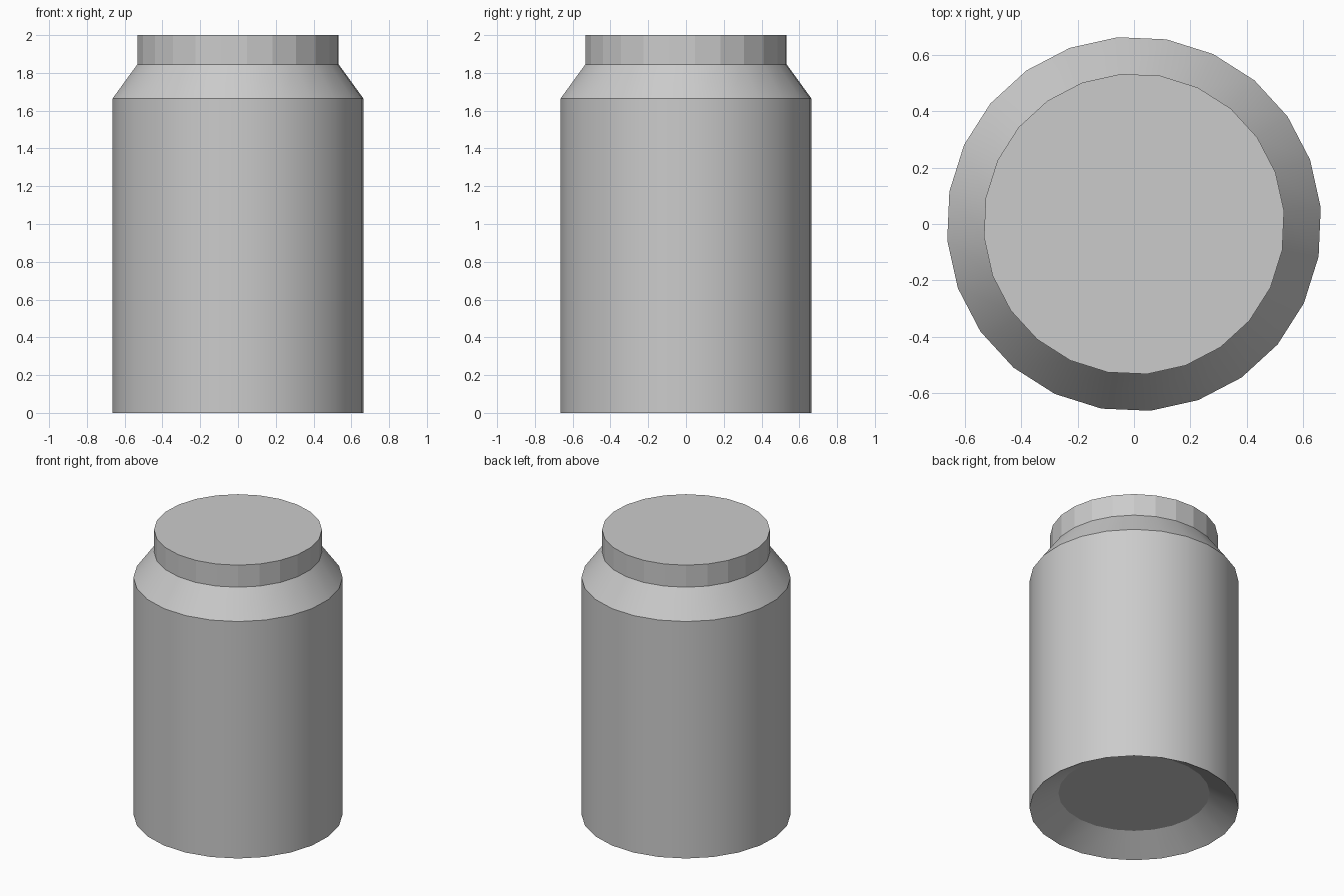
import bpy, math

if "Cube" in bpy.data.objects:
    bpy.data.objects.remove(bpy.data.objects["Cube"])

SIDES = 24
OFFSET = math.radians(5)


def lathe(name, profile, cap_start=False, cap_end=False):
    """Revolve an (radius, z) profile, listed so that faces point outward."""
    verts, faces = [], []
    for r, z in profile:
        for i in range(SIDES):
            a = OFFSET + 2 * math.pi * i / SIDES
            verts.append((r * math.cos(a), r * math.sin(a), z))
    for k in range(len(profile) - 1):
        for i in range(SIDES):
            j = (i + 1) % SIDES
            a, b = k * SIDES, (k + 1) * SIDES
            faces.append((a + i, a + j, b + j, b + i))
    if cap_start:
        faces.append(tuple(reversed(range(SIDES))))
    if cap_end:
        n = (len(profile) - 1) * SIDES
        faces.append(tuple(range(n, n + SIDES)))
    mesh = bpy.data.meshes.new(name)
    mesh.from_pydata(verts, [], faces)
    obj = bpy.data.objects.new(name, mesh)
    bpy.context.collection.objects.link(obj)
    return obj


# Smooth jar body: recessed base, straight wall, sloping shoulder
body = lathe("jar_body", [(0.482, 0.11), (0.666, 0.0), (0.666, 1.665),
                          (0.535, 1.845)], cap_start=True)
bpy.context.view_layer.objects.active = body
body.select_set(True)
bpy.ops.object.shade_smooth_by_angle(angle=math.radians(30))
body.select_set(False)

# Flat-faceted lid
lid = lathe("jar_lid", [(0.535, 1.845), (0.535, 2.0)], cap_end=True)
